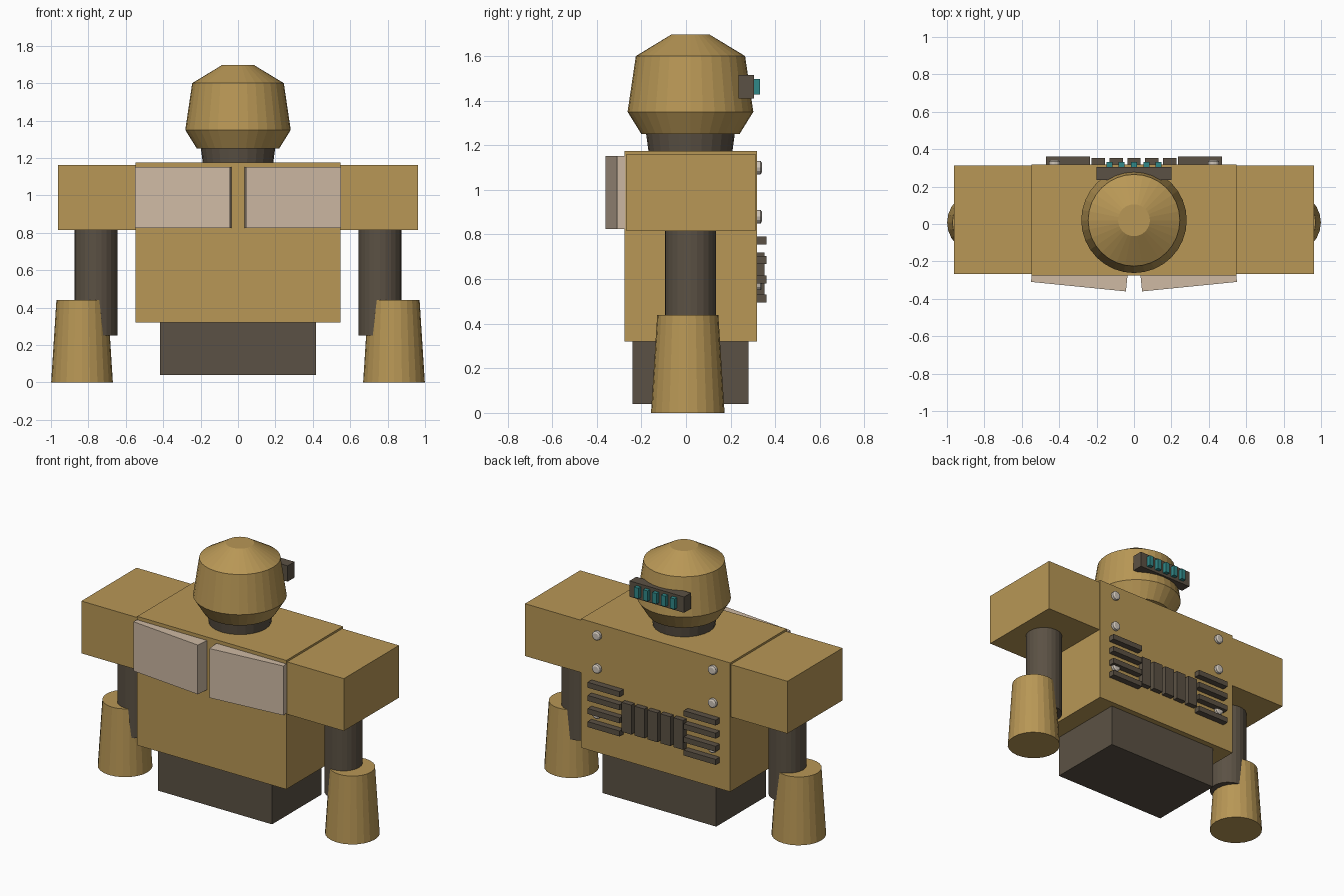
import bpy, bmesh, math
from mathutils import Matrix, Vector

cube = bpy.data.objects.get("Cube")
if cube:
    bpy.data.objects.remove(cube, do_unlink=True)


def material(name, rgb):
    m = bpy.data.materials.new(name)
    m.use_nodes = True
    m.diffuse_color = (*rgb, 1)
    m.node_tree.nodes["Principled BSDF"].inputs["Base Color"].default_value = (*rgb, 1)
    return m


MUSTARD = material("mustard", (0.48, 0.31, 0.092))
DARK = material("dark_brown", (0.105, 0.083, 0.058))
BEIGE = material("beige", (0.62, 0.49, 0.37))
STEEL = material("pale_steel", (0.62, 0.56, 0.49))
TEAL = material("teal", (0.03, 0.25, 0.25))


def finish(name, bm, mat):
    bmesh.ops.recalc_face_normals(bm, faces=bm.faces)
    mesh = bpy.data.meshes.new(name)
    bm.to_mesh(mesh)
    bm.free()
    mesh.materials.append(mat)
    ob = bpy.data.objects.new(name, mesh)
    bpy.context.collection.objects.link(ob)
    return ob


def box(name, x, y, z, mat):
    """Box from (min, max) pairs on each axis."""
    bm = bmesh.new()
    bmesh.ops.create_cube(bm, size=1)
    for v in bm.verts:
        v.co = Vector([(a + b) / 2 + c * (b - a) for (a, b), c in zip((x, y, z), v.co)])
    return finish(name, bm, mat)


def lathe(name, x, y, rings, mat, sides=24):
    """Closed turned solid from (radius, height) rings."""
    bm = bmesh.new()
    loops = []
    for r, z in rings:
        loops.append([bm.verts.new((x + r * math.cos(2 * math.pi * i / sides),
                                    y + r * math.sin(2 * math.pi * i / sides), z))
                      for i in range(sides)])
    for low, high in zip(loops, loops[1:]):
        for i in range(sides):
            j = (i + 1) % sides
            bm.faces.new((low[i], low[j], high[j], high[i]))
    bm.faces.new(loops[0])
    bm.faces.new(loops[-1])
    return finish(name, bm, mat)


# Body
box("torso", (-0.547, 0.547), (-0.275, 0.318), (0.32, 1.175), MUSTARD)
box("pelvis", (-0.418, 0.418), (-0.24, 0.28), (0.04, 0.33), DARK)

# Head, neck and rear visor
lathe("neck", 0, 0.02, [(0.185, 1.15), (0.2, 1.26)], DARK)
lathe("head", 0, 0.02, [(0.22, 1.25), (0.282, 1.35), (0.245, 1.6), (0.085, 1.697)], MUSTARD, 32)
box("visor", (-0.2, 0.2), (0.235, 0.306), (1.41, 1.515), DARK)
for i in range(-2, 3):
    x = i * 0.066
    box("visor_light", (x - 0.016, x + 0.016), (0.3, 0.332), (1.428, 1.498), TEAL)

# Paired parts
for side, s in (("left", 1), ("right", -1)):
    box(side + "_shoulder", sorted((s * 0.54, s * 0.963)), (-0.266, 0.312), (0.815, 1.162), MUSTARD)
    lathe(side + "_upper_arm", s * 0.76, 0.02, [(0.115, 0.25), (0.115, 0.83)], DARK)
    lathe(side + "_forearm", s * 0.834, 0.008, [(0.165, 0), (0.137, 0.44)], MUSTARD)

    # Chest plate, angled outwards towards the middle
    plate = box(side + "_chest_plate", (-0.255, 0.255), (0, 0.09), (0.825, 1.152), BEIGE)
    plate.data.transform(Matrix.Translation((s * 0.297, -0.335, 0))
                         @ Matrix.Rotation(s * math.radians(5.7), 4, "Z"))

    # Back vents and rivets
    for i in range(4):
        z = 0.512 + i * 0.087
        box(side + "_vent_bar", sorted((s * 0.235, s * 0.47)), (0.315, 0.36),
            (z - 0.018, z + 0.018), DARK)
    for z in (0.58, 0.88, 1.1):
        rivet = lathe(side + "_rivet", 0, 0, [(0.03, -0.025), (0.03, 0.004), (0.02, 0.01)], STEEL, 12)
        rivet.data.transform(Matrix.Translation((s * 0.425, 0.331, z))
                             @ Matrix.Rotation(-math.pi / 2, 4, "X"))

# Upright grille in the middle of the back
for i in range(-2, 3):
    x = i * 0.095
    box("grille_bar", (x - 0.036, x + 0.036), (0.31, 0.352), (0.525, 0.72), DARK)
